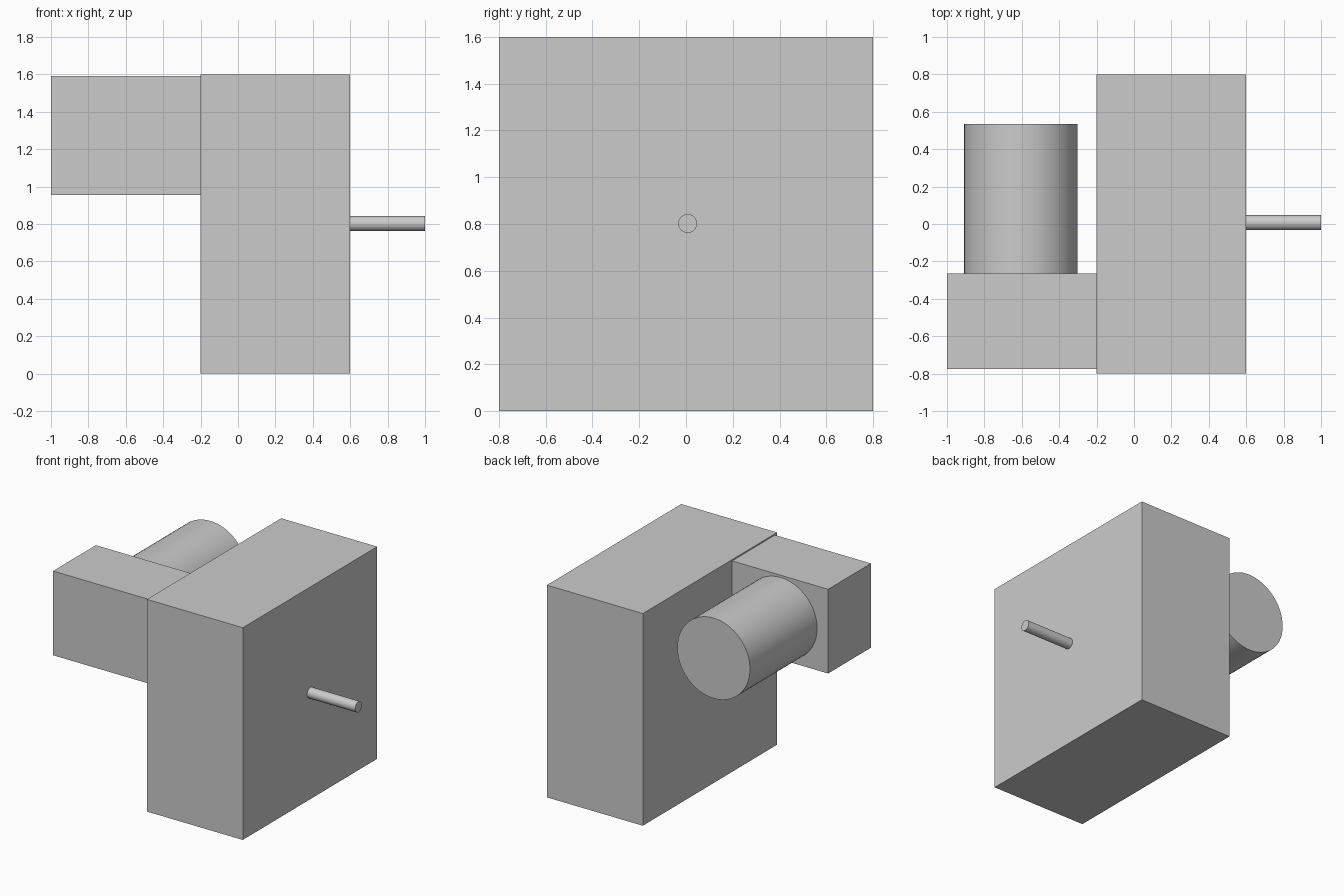
import bpy
import math
from mathutils import Vector

cube = bpy.data.objects.get("Cube")
if cube:
    bpy.data.objects.remove(cube, do_unlink=True)

grey = bpy.data.materials.new("light_grey")
grey.use_nodes = True
colour = (0.6, 0.6, 0.6, 1)
grey.diffuse_color = colour
grey.node_tree.nodes["Principled BSDF"].inputs["Base Color"].default_value = colour


def box(name, low, high):
    low, high = Vector(low), Vector(high)
    bpy.ops.mesh.primitive_cube_add(size=1, location=(low + high) / 2)
    obj = bpy.context.object
    obj.name = name
    obj.scale = high - low
    bpy.ops.object.transform_apply(location=False, rotation=False, scale=True)
    obj.data.materials.append(grey)
    return obj


def rod(name, start, end, radius):
    start, end = Vector(start), Vector(end)
    axis = end - start
    bpy.ops.mesh.primitive_cylinder_add(
        vertices=64, radius=radius, depth=axis.length,
        location=(start + end) / 2,
        rotation=axis.to_track_quat("Z", "Y").to_euler())
    obj = bpy.context.object
    obj.name = name
    obj.data.materials.append(grey)
    bpy.ops.object.shade_smooth_by_angle(angle=math.radians(30))
    return obj


# Tall housing and the smaller block on its side
box("main_housing", (-0.2, -0.8, 0), (0.6, 0.8, 1.6))
box("side_block", (-1, -0.775, 0.955), (-0.2, -0.265, 1.59))

# Motor drum behind the block, and the output shaft
rod("motor_drum", (-0.605, -0.265, 1.27), (-0.605, 0.535, 1.27), 0.303)
rod("output_shaft", (0.6, 0.007, 0.802), (1, 0.007, 0.802), 0.04)
